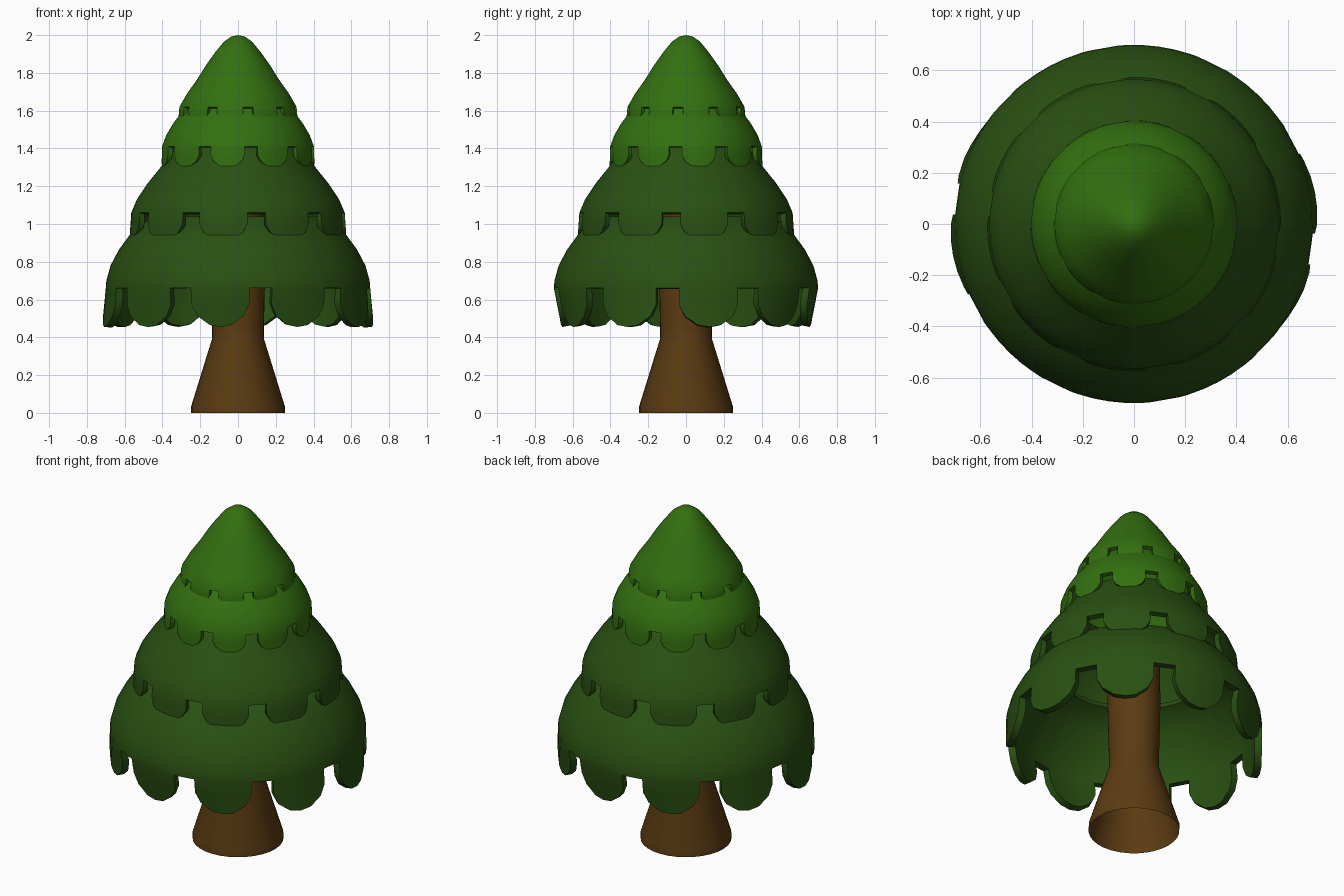
import bpy, bmesh, math

if "Cube" in bpy.data.objects:
    bpy.data.objects.remove(bpy.data.objects["Cube"])


def material(name, rgb):
    m = bpy.data.materials.new(name)
    m.diffuse_color = (*rgb, 1)
    m.use_nodes = True
    m.node_tree.nodes["Principled BSDF"].inputs["Base Color"].default_value = m.diffuse_color
    return m


DARK = material("dark_green", (0.022, 0.080, 0.006))
LIGHT = material("light_green", (0.033, 0.160, 0.005))
BROWN = material("bark_brown", (0.105, 0.044, 0.006))


def finish(name, bm, mat, thickness=0):
    me = bpy.data.meshes.new(name)
    bm.to_mesh(me)
    bm.free()
    ob = bpy.data.objects.new(name, me)
    bpy.context.collection.objects.link(ob)
    me.materials.append(mat)
    bpy.ops.object.select_all(action='DESELECT')
    ob.select_set(True)
    bpy.context.view_layer.objects.active = ob
    if thickness:
        mod = ob.modifiers.new("thickness", 'SOLIDIFY')
        mod.thickness = thickness
        mod.offset = -1
        bpy.ops.object.modifier_apply(modifier=mod.name)
    bpy.ops.object.shade_smooth_by_angle(angle=math.radians(40))
    return ob


# one leaf flap: angle from its centre (degrees) and how far down its edge reaches
FLAP = [(-13, 0.42), (-10.5, 0.72), (-5, 0.95), (0, 1), (5, 0.95), (10.5, 0.72), (13, 0.42)]
COLUMNS = [(10 + 36 * k + a, d) for k in range(10) for a, d in FLAP]


def tier(name, mat, profile, drop, tip, thickness, flare=0):
    """Revolved skirt (profile runs top to bottom) with ten rounded flaps."""
    bm = bmesh.new()
    n = len(COLUMNS)
    r0, z0 = profile[-1]

    def at(i, r, z):
        a = math.radians(COLUMNS[i][0])
        return bm.verts.new((r * math.cos(a), r * math.sin(a), z))

    rings = []
    for r, z in profile:
        rings.append([bm.verts.new((0, 0, z))] * n if r == 0 else [at(i, r, z) for i in range(n)])
    for up, low in zip(rings, rings[1:]):
        for i in range(n):
            j = (i + 1) % n
            bm.faces.new(list(dict.fromkeys((up[i], low[i], low[j], up[j]))))

    # flaps hang from the last ring, with open gaps between them
    def flap_row(f):
        row = []
        for i, (a, d) in enumerate(COLUMNS):
            s = d * f
            end = tip + flare * math.cos(2 * math.radians(a))
            row.append(at(i, r0 + (end - r0) * s, z0 - drop * s))
        return row
    rows = [rings[-1], flap_row(0.5), flap_row(1)]
    for up, low in zip(rows, rows[1:]):
        for i in range(n):
            if i % len(FLAP) != len(FLAP) - 1:
                bm.faces.new((up[i], low[i], low[i + 1], up[i + 1]))
    bmesh.ops.delete(bm, geom=[v for v in bm.verts if not v.link_faces], context='VERTS')
    return finish(name, bm, mat, thickness)


# foliage
tier("foliage_bottom", DARK, [(0.44, 1.04), (0.52, 1.0), (0.575, 0.94), (0.63, 0.865),
                              (0.675, 0.78), (0.697, 0.70), (0.70, 0.66)],
     0.205, 0.69, 0.04, 0.03)
tier("foliage_lower_middle", DARK, [(0.31, 1.42), (0.365, 1.365), (0.41, 1.30), (0.475, 1.22),
                                    (0.535, 1.13), (0.565, 1.06)], 0.145, 0.575, 0.03)
tier("foliage_upper_middle", LIGHT, [(0.26, 1.63), (0.315, 1.57), (0.345, 1.53),
                                     (0.38, 1.47), (0.402, 1.41)], 0.11, 0.405, 0.025)
tier("foliage_top", LIGHT, [(0, 2.0), (0.035, 1.993), (0.075, 1.965), (0.12, 1.91), (0.17, 1.84),
                            (0.22, 1.76), (0.27, 1.69), (0.31, 1.62)], 0.085, 0.318, 0.022)

# trunk, open at both ends
bm = bmesh.new()
prev = None
for r, z in [(0.248, 0), (0.248, 0.035), (0.138, 0.39), (0.137, 0.45), (0.145, 0.8), (0.14, 1.1)]:
    ring = [bm.verts.new((r * math.cos(t * math.pi / 16), r * math.sin(t * math.pi / 16), z))
            for t in range(32)]
    if prev:
        for i in range(32):
            j = (i + 1) % 32
            bm.faces.new((prev[i], prev[j], ring[j], ring[i]))
    prev = ring
finish("trunk", bm, BROWN)
